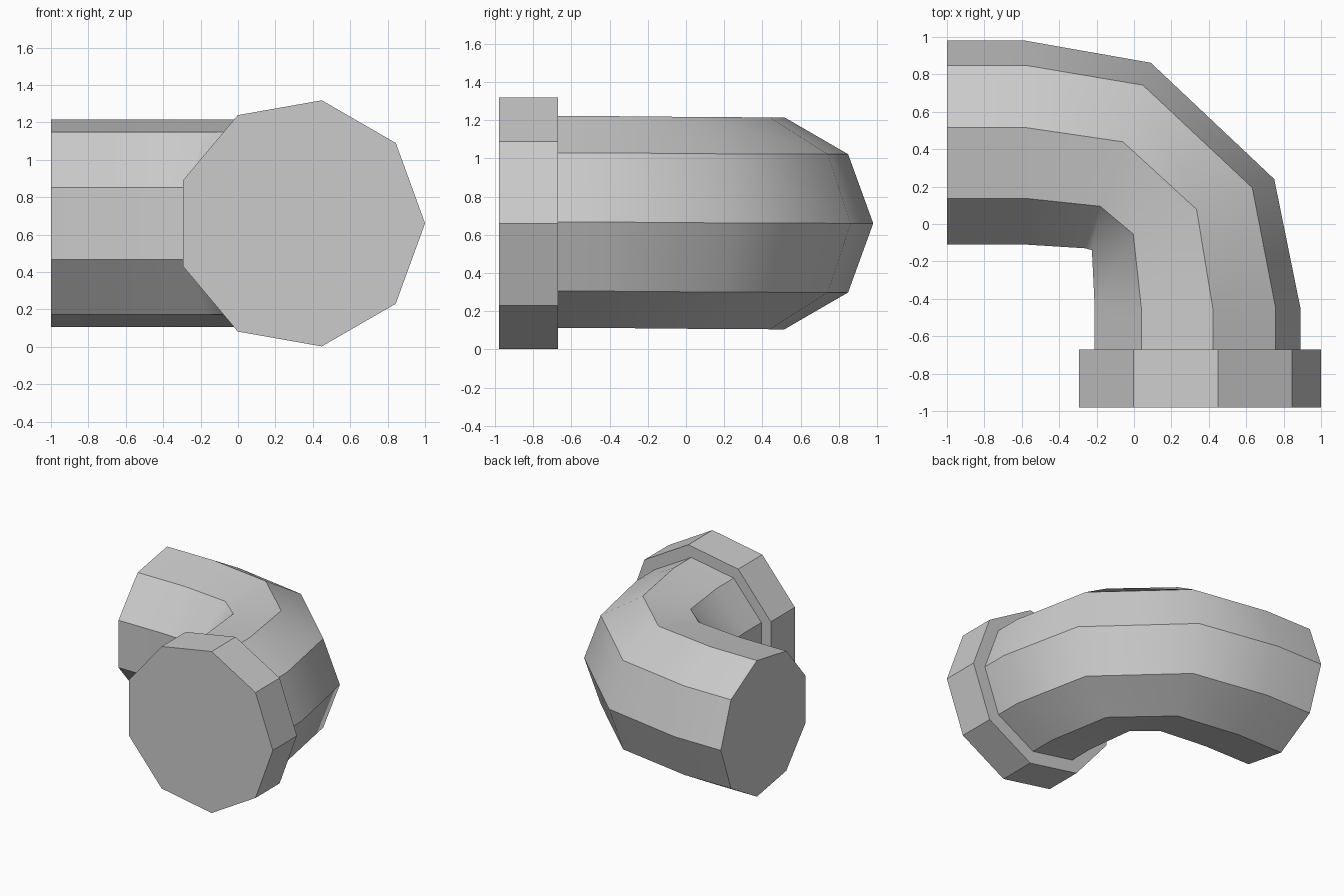
import bpy, bmesh, math

if "Cube" in bpy.data.objects:
    bpy.data.objects.remove(bpy.data.objects["Cube"])

SIDES = 9


def make_tube(name, rings, radius):
    """Skin a nine-sided tube; each ring is (outer xy, inner xy, centre z)."""
    bm = bmesh.new()
    loops = []
    flat = math.cos(math.radians(20))
    for (ox, oy), (ix, iy), z in rings:
        loop = []
        for k in range(SIDES):
            a = 2 * math.pi * k / SIDES
            t = (1 - math.cos(a)) / (1 + flat)   # 0 at outer vertex, 1 at inner flat
            loop.append(bm.verts.new((ox + (ix - ox) * t, oy + (iy - oy) * t,
                                      z + radius * math.sin(a))))
        loops.append(loop)
    for a, b in zip(loops, loops[1:]):
        for k in range(SIDES):
            n = (k + 1) % SIDES
            bm.faces.new((a[k], a[n], b[n], b[k])).smooth = True
    bm.faces.new(loops[0])
    bm.faces.new(loops[-1])
    bmesh.ops.recalc_face_normals(bm, faces=bm.faces)
    # Crisp lengthwise ridges and end rims, soft shading around the bend
    for a, b in zip(loops, loops[1:]):
        for k in range(SIDES):
            bm.edges.get((a[k], b[k])).smooth = False
    for loop in (loops[0], loops[-1]):
        for k in range(SIDES):
            bm.edges.get((loop[k], loop[(k + 1) % SIDES])).smooth = False
    mesh = bpy.data.meshes.new(name)
    bm.to_mesh(mesh)
    bm.free()
    obj = bpy.data.objects.new(name, mesh)
    bpy.context.collection.objects.link(obj)
    return obj


# Elbow pipe, from the open left end round to the collar
make_tube("elbow_pipe", [
    ((-1.00, 0.98), (-1.00, -0.11), 0.66),
    ((-0.58, 0.98), (-0.58, -0.11), 0.66),
    ((0.09, 0.862), (-0.26, -0.13), 0.66),
    ((0.75, 0.24), (-0.225, -0.14), 0.662),
    ((0.89, -0.45), (-0.21, -0.45), 0.667),
    ((0.89, -0.67), (-0.21, -0.67), 0.667),
], 0.563)

# Wider collar at the front end
make_tube("pipe_collar", [
    ((1.00, -0.67), (-0.295, -0.67), 0.66),
    ((1.00, -0.98), (-0.295, -0.98), 0.66),
], 0.668)
